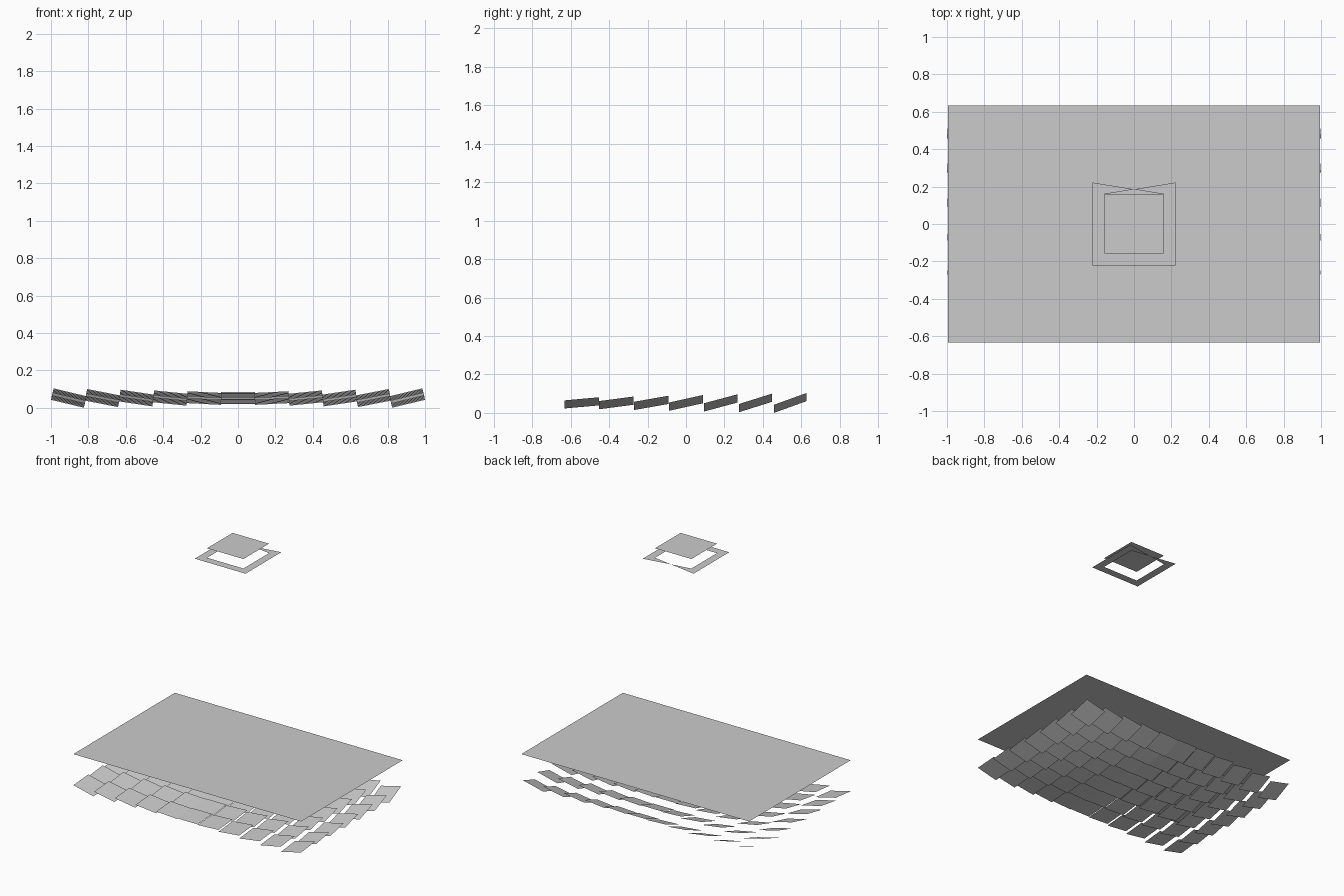
import bpy
from mathutils import Vector

if "Cube" in bpy.data.objects:
    bpy.data.objects.remove(bpy.data.objects["Cube"])

PITCH = 0.181          # mirror size and spacing
COLS, ROWS = 11, 7
MIRROR_Z = 0.052
TARGET = Vector((0, 0, 1.90))
SUN = Vector((0, -0.4226, 0.9063))   # 25 degrees off vertical


def make_object(name, verts, faces):
    mesh = bpy.data.meshes.new(name)
    mesh.from_pydata(verts, [], faces)
    mesh.update()
    obj = bpy.data.objects.new(name, mesh)
    bpy.context.collection.objects.link(obj)
    return obj


def rectangle(hx, hy, z):
    return [(-hx, -hy, z), (hx, -hy, z), (hx, hy, z), (-hx, hy, z)]


# Mirror field: each facet bisects the sun and target directions
verts, faces = [], []
for row in range(ROWS):
    for col in range(COLS):
        c = Vector(((col - (COLS - 1) / 2) * PITCH,
                    (row - (ROWS - 1) / 2) * PITCH, MIRROR_Z))
        n = ((TARGET - c).normalized() + SUN).normalized()
        ax = Vector((n.z, 0, -n.x)).normalized()
        ay = n.cross(ax)
        k = len(verts)
        for sx, sy in ((-1, -1), (1, -1), (1, 1), (-1, 1)):
            verts.append(c + (ax * sx + ay * sy) * PITCH / 2)
        faces.append((k, k + 1, k + 2, k + 3))
make_object("mirror_facets", verts, faces)

# Flat sheet above the mirrors
make_object("cover_sheet",
            rectangle(COLS * PITCH / 2, ROWS * PITCH / 2, 0.31), [(0, 1, 2, 3)])

# Receiver plate at the top
make_object("receiver_plate", rectangle(0.159, 0.159, 1.978), [(0, 1, 2, 3)])

# Receiver frame: three full sides, the back side is a crossed bow tie
O, I, Z = 0.222, 0.159, 1.903
cross_y = O - (O - I) * O / (O + I)
frame = rectangle(O, O, Z) + rectangle(I, I, Z) + [(0, cross_y, Z)]
make_object("receiver_frame", frame,
            [(0, 1, 5, 4), (1, 2, 6, 5), (3, 0, 4, 7), (2, 8, 6), (3, 7, 8)])
